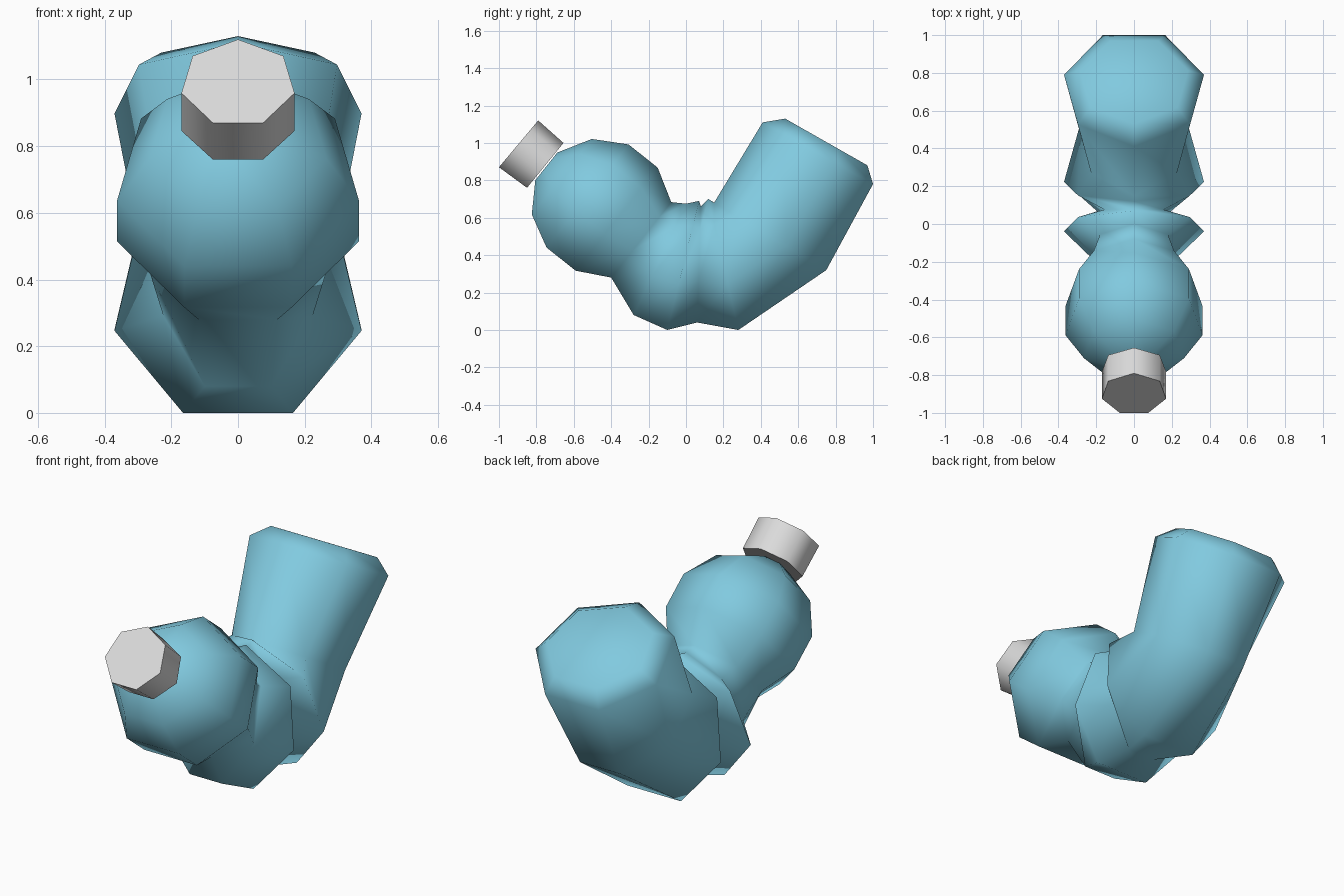
import bpy, bmesh, math
from mathutils import Vector

if "Cube" in bpy.data.objects:
    bpy.data.objects.remove(bpy.data.objects["Cube"], do_unlink=True)

SIDES = 7
FLAT = math.cos(math.pi / SIDES)  # centre-to-flat distance of a unit polygon


def material(name, colour):
    m = bpy.data.materials.new(name)
    m.use_nodes = True
    m.diffuse_color = (*colour, 1)
    m.node_tree.nodes["Principled BSDF"].inputs["Base Color"].default_value = (*colour, 1)
    return m


def loft(name, rings, mat):
    """Skin seven-sided rings, each given as (upper point, lower flat, x radius) in the yz plane."""
    bm = bmesh.new()
    loops = []
    for upper, lower, rx in rings:
        upper, lower = Vector(upper), Vector(lower)
        half = (upper - lower) / (1 + FLAT)
        centre = lower + half * FLAT
        loop = []
        for i in range(SIDES):
            a = math.tau * i / SIDES
            p = centre + half * math.cos(a)
            loop.append(bm.verts.new((rx * math.sin(a), p.x, p.y)))
        loops.append(loop)
    for a, b in zip(loops, loops[1:]):
        for i in range(SIDES):
            j = (i + 1) % SIDES
            bm.faces.new((a[i], a[j], b[j], b[i]))
    bm.faces.new(loops[0])
    bm.faces.new(loops[-1])
    bmesh.ops.recalc_face_normals(bm, faces=bm.faces)
    for f in bm.faces:
        f.smooth = True
    mesh = bpy.data.meshes.new(name)
    bm.to_mesh(mesh)
    bm.free()
    mesh.materials.append(mat)
    ob = bpy.data.objects.new(name, mesh)
    bpy.context.collection.objects.link(ob)
    return ob


blue = material("sky_blue", (0.22, 0.59, 0.74))
grey = material("light_grey", (0.71, 0.71, 0.71))

# Thick rear tube, pinched elbow and narrow neck
rings = [
    ((0.53, 1.13), (0.97, 0.88), 0.294),
    ((0.41, 1.11), (1.00, 0.78), 0.38),
    ((0.15, 0.68), (0.75, 0.32), 0.29),
    ((0.12, 0.70), (0.28, 0.00), 0.38),
    ((0.08, 0.66), (0.06, 0.04), 0.20),
    ((0.07, 0.69), (-0.10, 0.00), 0.38),
    ((0.00, 0.675), (-0.28, 0.08), 0.23),
]

# Ball at the front, continuing the neck towards the cap
centre, axis, up = Vector((-0.46, 0.64)), Vector((-0.78, 0.62)), Vector((0.62, 0.78))
radius = 0.385
for deg in range(135, 0, -30):
    t = math.radians(deg)
    c = centre + axis * radius * math.cos(t)
    r = radius * math.sin(t)
    rings.append((c + up * r, c - up * r * FLAT, r))
loft("bent_body", rings, blue)

# Grey end cap with crisp rims
cap = loft("end_cap", [
    ((-0.655, 1.00), (-0.85, 0.76), 0.174),
    ((-0.79, 1.12), (-1.00, 0.87), 0.174),
], grey)
bpy.ops.object.select_all(action="DESELECT")
cap.select_set(True)
bpy.context.view_layer.objects.active = cap
bpy.ops.object.shade_smooth_by_angle(angle=math.radians(60))
